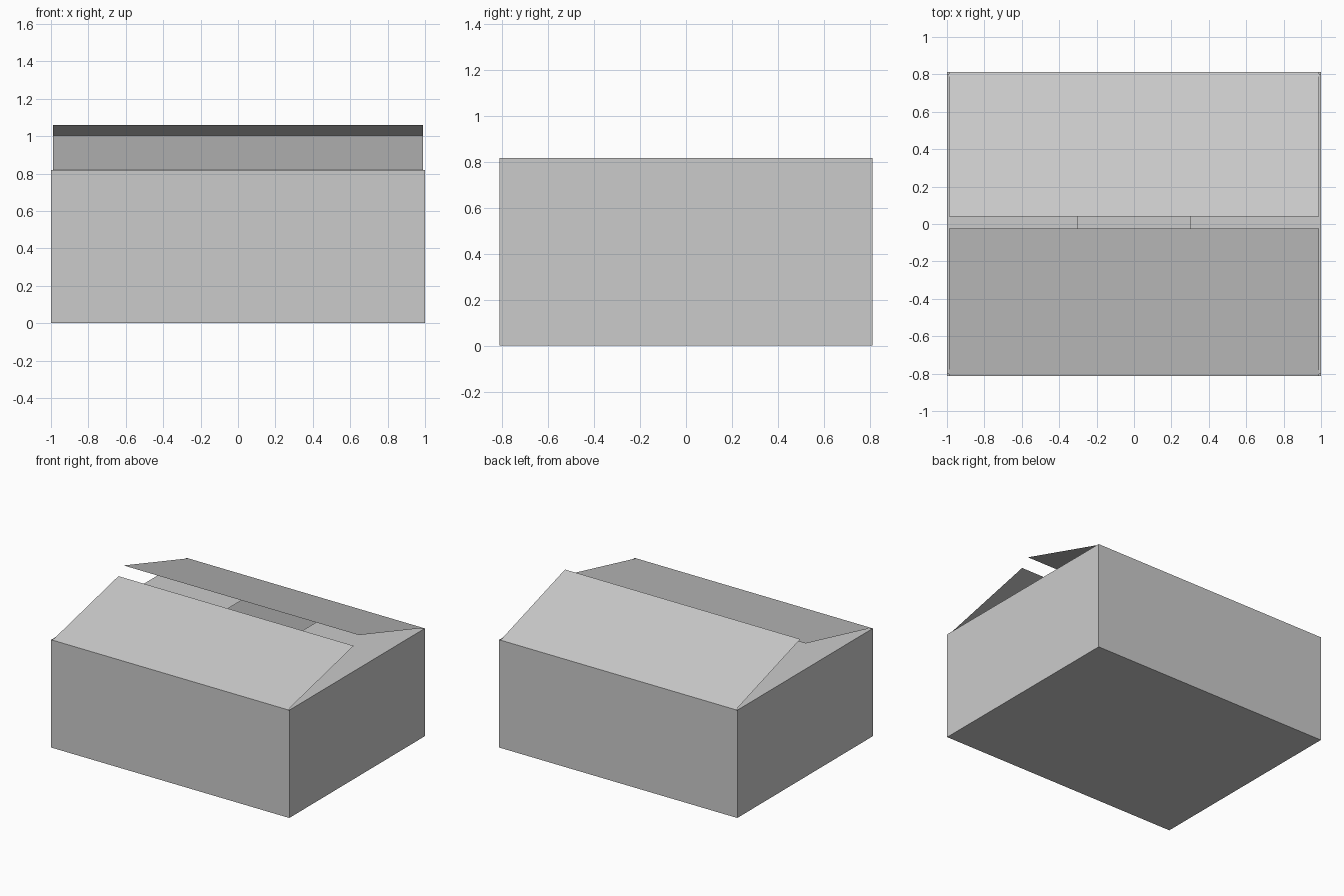
import bpy, bmesh
from mathutils import Vector

if "Cube" in bpy.data.objects:
    bpy.data.objects.remove(bpy.data.objects["Cube"])

X, Y, H = 1.0, 0.813, 0.818   # half length, half depth, wall height


def panel_object(name, quads):
    """Thin card part made of flat quads."""
    bm = bmesh.new()
    for quad in quads:
        bm.faces.new([bm.verts.new(p) for p in quad])
    bmesh.ops.remove_doubles(bm, verts=bm.verts, dist=1e-5)
    mesh = bpy.data.meshes.new(name)
    bm.to_mesh(mesh)
    bm.free()
    obj = bpy.data.objects.new(name, mesh)
    bpy.context.collection.objects.link(obj)
    return obj


def flap(name, a, b, offset):
    """Flap hinged on edge a-b and reaching out by offset."""
    a, b, offset = Vector(a), Vector(b), Vector(offset)
    return panel_object(name, [(a, b, b + offset, a + offset)])


# Open carton body: floor and four walls
ring = [(-X, -Y), (X, -Y), (X, Y), (-X, Y)]
walls = []
for i, (x0, y0) in enumerate(ring):
    x1, y1 = ring[(i + 1) % 4]
    walls.append([(x0, y0, 0), (x1, y1, 0), (x1, y1, H), (x0, y0, H)])
floor = [(x, y, 0) for x, y in reversed(ring)]
panel_object("carton_body", walls + [floor])

# Inner end flaps, folded nearly flat with a gap in the middle
E = Y - 0.01
flap("right_inner_flap", (X, -E, H), (X, E, H), (-0.7, 0, -0.025))
flap("left_inner_flap", (-X, E, H), (-X, -E, H), (0.7, 0, -0.004))

# Outer long flaps, part open at different angles
W = X - 0.012
flap("front_outer_flap", (-W, -Y, H), (W, -Y, H), (0, Y - 0.023, 1.002 - H))
flap("back_outer_flap", (W, Y, H), (-W, Y, H), (0, 0.04 - Y, 1.059 - H))
